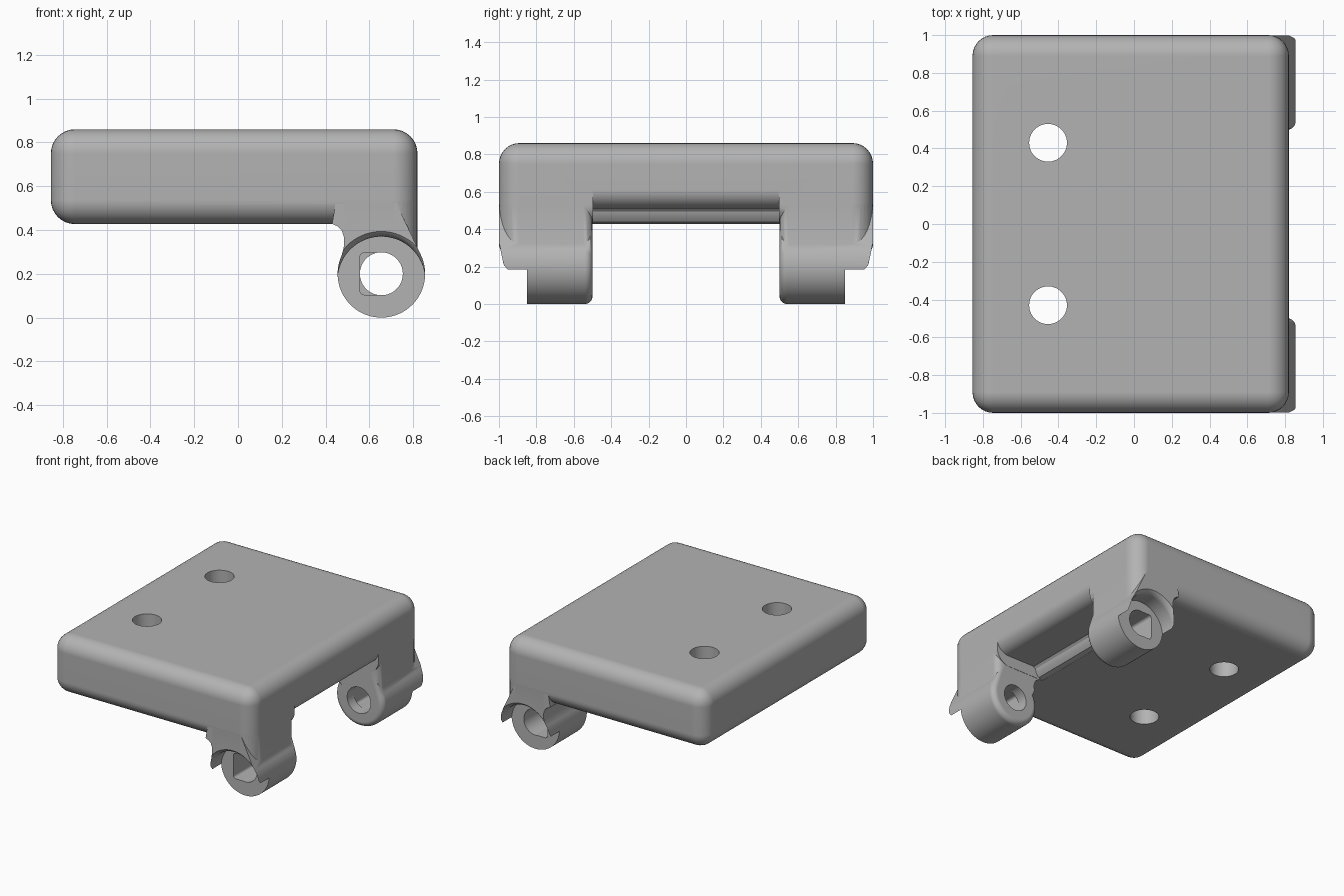
import bpy, bmesh
from math import sin, cos, radians

if "Cube" in bpy.data.objects:
    bpy.data.objects.remove(bpy.data.objects["Cube"])

grey = bpy.data.materials.new("plain grey")
grey.use_nodes = True
GREY = (0.45, 0.45, 0.45, 1)
grey.diffuse_color = GREY
grey.node_tree.nodes["Principled BSDF"].inputs["Base Color"].default_value = GREY

PIN_X, PIN_Z, BARREL_R = 0.655, 0.2, 0.2


def arc(cx, cy, r, start, end, n):
    angles = [radians(start + (end - start) * i / n) for i in range(n + 1)]
    return [(cx + r * cos(a), cy + r * sin(a)) for a in angles]


def add_object(name, bm):
    bmesh.ops.recalc_face_normals(bm, faces=bm.faces)
    mesh = bpy.data.meshes.new(name)
    bm.to_mesh(mesh)
    bm.free()
    ob = bpy.data.objects.new(name, mesh)
    bpy.context.collection.objects.link(ob)
    mesh.materials.append(grey)
    return ob


def prism(name, points, lo, hi, axis="y", round_edges=None, radius=0.04):
    """Extrude a profile (xz along y, or xy along z)."""
    bm = bmesh.new()
    place = (lambda a, b, t: (a, t, b)) if axis == "y" else (lambda a, b, t: (a, b, t))
    face = bm.faces.new([bm.verts.new(place(a, b, lo)) for a, b in points])
    moved = bmesh.ops.extrude_face_region(bm, geom=[face])["geom"]
    verts = [g for g in moved if isinstance(g, bmesh.types.BMVert)]
    bmesh.ops.translate(bm, verts=verts, vec=place(0, 0, hi - lo))
    bmesh.ops.recalc_face_normals(bm, faces=bm.faces)
    if round_edges:
        edges = [e for e in bm.edges if all(round_edges(v.co) for v in e.verts)]
        bmesh.ops.bevel(bm, geom=edges, offset=radius, segments=5, profile=0.5,
                        affect="EDGES", clamp_overlap=False)
    return add_object(name, bm)


def rounded_box(name, lo, hi, radius):
    bm = bmesh.new()
    bmesh.ops.create_cube(bm, size=1)
    for v in bm.verts:
        v.co = [(a + b) / 2 + c * (b - a) for a, b, c in zip(lo, hi, v.co)]
    bmesh.ops.bevel(bm, geom=bm.edges[:], offset=radius, segments=8, profile=0.5,
                    affect="EDGES")
    return add_object(name, bm)


def lathe_y(name, cx, cz, rings, n=64):
    """Closed round solid along y from (y, radius) rings."""
    bm = bmesh.new()
    loops = [[bm.verts.new((x, y, z)) for x, z in arc(cx, cz, r, 0, 360, n)[:-1]]
             for y, r in rings]
    for a, b in zip(loops, loops[1:]):
        for i in range(n):
            bm.faces.new((a[i], a[(i + 1) % n], b[(i + 1) % n], b[i]))
    bm.faces.new(loops[0])
    bm.faces.new(loops[-1])
    return add_object(name, bm)


def combine(target, tool, operation):
    mod = target.modifiers.new(operation, "BOOLEAN")
    mod.operation, mod.object, mod.solver = operation, tool, "EXACT"
    bpy.ops.object.select_all(action="DESELECT")
    bpy.context.view_layer.objects.active = target
    target.select_set(True)
    bpy.ops.object.modifier_apply(modifier=mod.name)
    bpy.data.objects.remove(tool)


# Thick plate with rounded edges
body = rounded_box("hinge_block", (-0.855, -1, 0.427), (0.82, 1, 0.86), 0.11)

# Recess under the plate between the legs, with a rounded outer lip
recess = [(0.4, 0.3), (0.41, 0.428), (0.445, 0.437), (0.467, 0.465), (0.475, 0.495), (0.49, 0.51)]
recess += arc(0.72, 0.61, 0.1, -90, 0, 8) + [(0.95, 0.62), (0.95, 0.3)]
combine(body, prism("recess_cutter", recess, -0.498, 0.498), "DIFFERENCE")

# Legs: a rounded column blending into a barrel
barrel = arc(PIN_X, PIN_Z, BARREL_R, 25.5, -205, 50)
neck = [(0.483, 0.32), (0.485, 0.365), (0.473, 0.4), (0.455, 0.417), (0.43, 0.428),
        (0.445, 0.52), (0.725, 0.52)]
for s in (-1, 1):
    column = [(0.486, 0.501), (0.486, 0.999)]
    column += arc(0.709, 0.889, 0.11, 90, 0, 8) + arc(0.769, 0.551, 0.05, 0, -90, 5)
    column = [(x, s * y) for x, y in column]
    combine(body, prism("column", column, 0.29, 0.72, "z"), "UNION")
    lo, hi = sorted((s * 0.5, s * 0.9985))
    leg = prism("barrel", barrel + neck, lo, hi, "y",
                lambda co: abs(co.y) < 0.51 and co.z < 0.36)
    combine(body, leg, "UNION")

# Outer recess that leaves an overhanging hood with a flared rim
for s in (-1, 1):
    rings = [(s * 0.85, 0.2), (s * 0.955, 0.2), (s * 0.975, 0.204), (s * 0.99, 0.214),
             (s * 1.01, 0.235)]
    combine(body, lathe_y("hood_cutter", PIN_X, 0.17, rings), "DIFFERENCE")

# Pin hole, squared on one side towards the outer ends
combine(body, lathe_y("pin_hole", PIN_X, PIN_Z, [(-1.1, 0.098), (1.1, 0.098)]), "DIFFERENCE")
slot = [(0.64, 0.104), (0.64, 0.296)] + arc(0.577, 0.276, 0.02, 90, 180, 4)
slot += arc(0.577, 0.124, 0.02, 180, 270, 4)
for s in (-1, 1):
    lo, hi = sorted((s * 0.58, s * 1.05))
    combine(body, prism("slot", slot, lo, hi), "DIFFERENCE")

# Screw holes through the plate
for s in (-1, 1):
    screw = arc(-0.455, s * 0.43, 0.1, 0, 360, 48)[:-1]
    combine(body, prism("screw_hole", screw, 0.2, 1, "z"), "DIFFERENCE")

# Smooth fillets, crisp flat faces
bpy.ops.object.select_all(action="DESELECT")
body.select_set(True)
bpy.context.view_layer.objects.active = body
bpy.ops.object.shade_smooth_by_angle(angle=radians(30))
weighted = body.modifiers.new("even shading", "WEIGHTED_NORMAL")
weighted.keep_sharp = True
